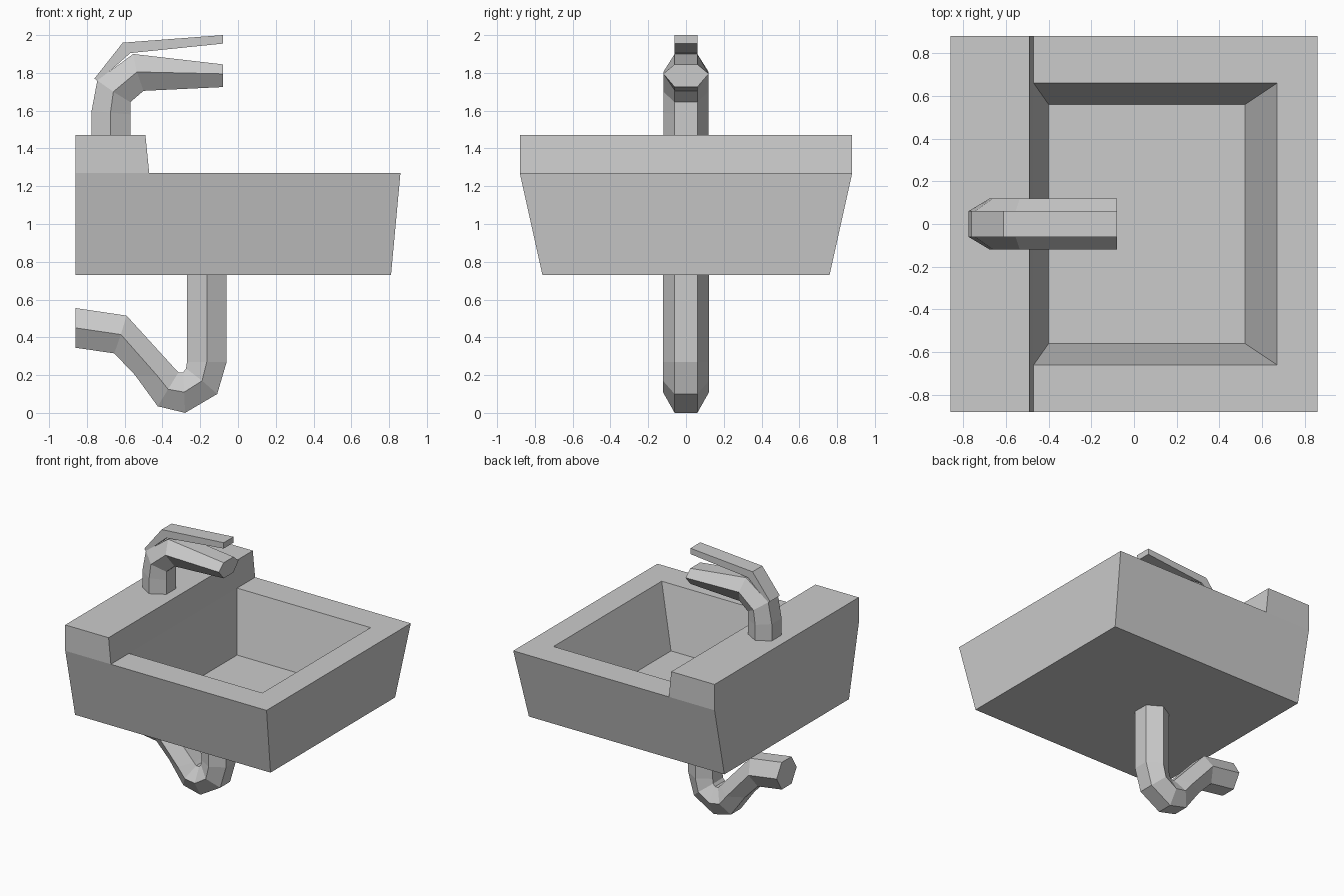
import bpy, bmesh

if "Cube" in bpy.data.objects:
    bpy.data.objects.remove(bpy.data.objects["Cube"])


def make(name, verts, faces):
    me = bpy.data.meshes.new(name)
    me.from_pydata(verts, [], faces)
    bm = bmesh.new()
    bm.from_mesh(me)
    bmesh.ops.recalc_face_normals(bm, faces=bm.faces)
    bm.to_mesh(me)
    bm.free()
    ob = bpy.data.objects.new(name, me)
    bpy.context.collection.objects.link(ob)
    return ob


def hex_tube(name, rings, flat, wide):
    """Six-sided tube; each ring gives outer, middle and inner (x, z)."""
    verts, faces, n = [], [], len(rings)
    for o, m, i in rings:
        for (x, z), y in ((o, -flat), (o, flat), (m, wide),
                          (i, flat), (i, -flat), (m, -wide)):
            verts.append((x, y, z))
    for r in range(n - 1):
        for k in range(6):
            a, b = r * 6 + k, r * 6 + (k + 1) % 6
            faces.append((a, b, b + 6, a + 6))
    faces += [tuple(range(6)), tuple(range(n * 6 - 6, n * 6))]
    return make(name, verts, faces)


def prism(name, profile, half):
    """Side profile (x, z) extruded symmetrically across y."""
    n = len(profile)
    verts = [(x, s * half, z) for s in (-1, 1) for x, z in profile]
    faces = [tuple(range(n)), tuple(range(n, 2 * n))]
    faces += [(k, (k + 1) % n, (k + 1) % n + n, k + n) for k in range(n)]
    return make(name, verts, faces)


# Basin with raised tap ledge: half the points, mirrored across y
half = {
    'a': (-0.86, 0.76, 0.73), 'b': (0.81, 0.76, 0.73),
    'c': (0.86, 0.88, 1.27), 'd': (-0.47, 0.88, 1.27),
    'e': (-0.49, 0.88, 1.47), 'f': (-0.86, 0.88, 1.47),
    'g': (-0.86, 0.88, 1.27),
    'h': (-0.47, 0.66, 1.27), 'i': (0.67, 0.66, 1.27),
    'j': (0.52, 0.56, 0.81), 'k': (-0.40, 0.56, 0.81),
}
keys = list(half)
N = len(keys)
verts = list(half.values()) + [(x, -y, z) for x, y, z in half.values()]
idx = {k: n for n, k in enumerate(keys)}
faces = []
for side in ('abcdg', 'gdef', 'dcih', 'hijk'):      # each side
    for off in (0, N):
        faces.append(tuple(idx[c] + off for c in side))
for edge in ('ab', 'bc', 'ci', 'ij', 'jk', 'kh', 'hde', 'ef', 'fg', 'ga'):  # spanning
    f = [idx[c] for c in edge]
    faces.append(tuple(f + [v + N for v in reversed(f)]))
make("basin", verts, faces)

# Tap spout
hex_tube("tap_spout", [
    ((-0.775, 1.47), (-0.675, 1.47), (-0.57, 1.47)),
    ((-0.775, 1.60), (-0.675, 1.59), (-0.57, 1.58)),
    ((-0.745, 1.76), (-0.66, 1.70), (-0.57, 1.645)),
    ((-0.555, 1.90), (-0.535, 1.805), (-0.50, 1.705)),
    ((-0.08, 1.845), (-0.08, 1.795), (-0.08, 1.725)),
], 0.06, 0.12)

# Tap lever
prism("tap_lever", [(-0.76, 1.77), (-0.61, 1.96), (-0.08, 2.0),
                    (-0.08, 1.955), (-0.57, 1.905), (-0.74, 1.755)], 0.06)

# Drain pipe with trap bend
hex_tube("drain_pipe", [
    ((-0.06, 0.73), (-0.165, 0.73), (-0.27, 0.73)),
    ((-0.06, 0.27), (-0.165, 0.27), (-0.27, 0.27)),
    ((-0.11, 0.10), (-0.19, 0.17), (-0.275, 0.235)),
    ((-0.28, 0.0), (-0.285, 0.11), (-0.29, 0.215)),
    ((-0.425, 0.035), (-0.37, 0.125), (-0.315, 0.215)),
    ((-0.545, 0.20), (-0.43, 0.20), (-0.335, 0.235)),
    ((-0.655, 0.315), (-0.62, 0.415), (-0.59, 0.515)),
    ((-0.86, 0.345), (-0.86, 0.45), (-0.86, 0.555)),
], 0.06, 0.122)
